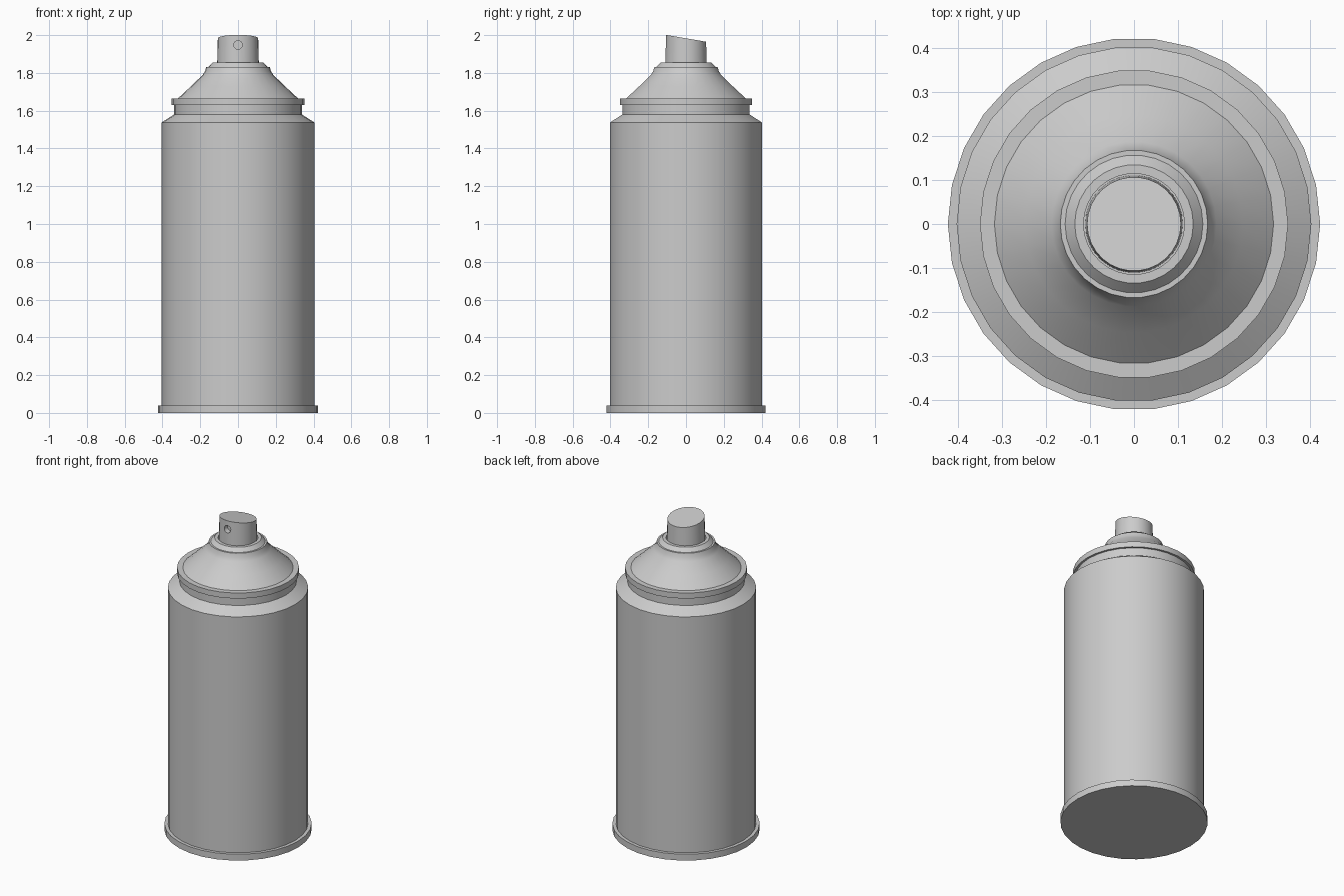
import bpy, bmesh, math
from mathutils import Matrix

if "Cube" in bpy.data.objects:
    bpy.data.objects.remove(bpy.data.objects["Cube"])


def finish(obj):
    bpy.ops.object.select_all(action='DESELECT')
    bpy.context.view_layer.objects.active = obj
    obj.select_set(True)
    bpy.ops.object.shade_smooth_by_angle(angle=math.radians(25))


def lathe(name, profile, sides, smooth=True):
    """Revolve (radius, z) points; radius 0 ends are replaced by n-gon caps."""
    bm = bmesh.new()
    rings = []
    for r, z in profile:
        rings.append([bm.verts.new((r * math.cos(2 * math.pi * i / sides),
                                    r * math.sin(2 * math.pi * i / sides), z))
                      for i in range(sides)])
    for a, b in zip(rings, rings[1:]):
        for i in range(sides):
            j = (i + 1) % sides
            bm.faces.new((a[i], a[j], b[j], b[i]))
    bm.faces.new(rings[0][::-1])
    bm.faces.new(rings[-1])
    mesh = bpy.data.meshes.new(name)
    bm.to_mesh(mesh)
    bm.free()
    obj = bpy.data.objects.new(name, mesh)
    bpy.context.collection.objects.link(obj)
    if smooth:
        finish(obj)
    return obj


# Can body with base rim and sloped shoulder, up to the crimp groove
lathe("can_body", [(0.424, 0), (0.424, 0.04), (0.404, 0.04), (0.404, 1.538),
                   (0.338, 1.58), (0.338, 1.63)], 30)

# Domed top with flange and a collar recessed around the nozzle
lathe("can_top", [(0.338, 1.63), (0.351, 1.63), (0.351, 1.665), (0.318, 1.665),
                  (0.248, 1.73), (0.188, 1.788), (0.175, 1.808), (0.168, 1.832),
                  (0.157, 1.832), (0.135, 1.855), (0.115, 1.855), (0.115, 1.82)], 30)

# Spray nozzle with a slanted top
nozzle = lathe("spray_nozzle", [(0.111, 1.82), (0.107, 1.983)], 30, smooth=False)
for v in nozzle.data.vertices:
    if v.co.z > 1.9:
        v.co.z -= 0.17 * v.co.y

# Round spray hole cut into the front of the nozzle
cutter = lathe("hole_cutter", [(0.023, -0.05), (0.023, 0.05)], 16, smooth=False)
cutter.data.transform(Matrix.Translation((0, -0.125, 1.948)) @ Matrix.Rotation(math.pi / 2, 4, 'X'))
cutter.hide_render = True
cut = nozzle.modifiers.new("hole", 'BOOLEAN')
cut.operation = 'DIFFERENCE'
cut.solver = 'EXACT'
cut.object = cutter
bpy.context.view_layer.objects.active = nozzle
bpy.ops.object.modifier_apply(modifier="hole")
bpy.data.objects.remove(cutter)
finish(nozzle)
